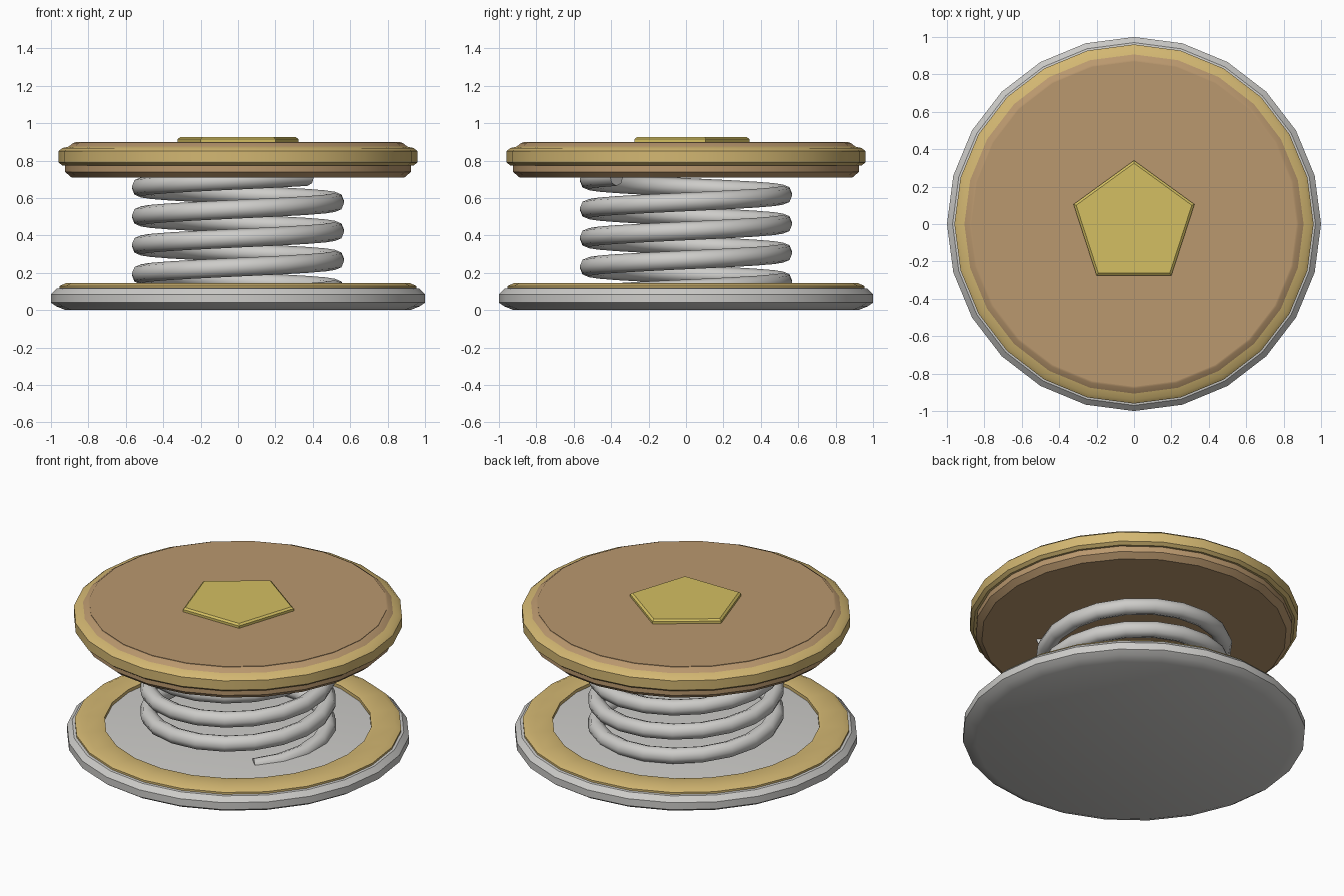
import bpy
import bmesh
from math import sin, cos, pi, radians

cube = bpy.data.objects.get("Cube")
if cube:
    bpy.data.objects.remove(cube, do_unlink=True)

SIDES = 24


def material(name, rgb):
    # sRGB values 0-255 turned into linear colour
    lin = [((c / 255 + 0.055) / 1.055) ** 2.4 for c in rgb] + [1.0]
    mat = bpy.data.materials.new(name)
    mat.use_nodes = True
    mat.diffuse_color = lin
    mat.node_tree.nodes["Principled BSDF"].inputs["Base Color"].default_value = lin
    return mat


steel = material("steel grey", (205, 204, 201))
gold = material("pale gold", (211, 183, 114))
brown = material("tan brown", (186, 152, 110))
yellow = material("mustard yellow", (211, 191, 98))


def finish(name, bm, mat, angle=35):
    bmesh.ops.recalc_face_normals(bm, faces=bm.faces[:])
    mesh = bpy.data.meshes.new(name)
    bm.to_mesh(mesh)
    bm.free()
    mesh.materials.append(mat)
    obj = bpy.data.objects.new(name, mesh)
    bpy.context.collection.objects.link(obj)
    bpy.ops.object.select_all(action='DESELECT')
    obj.select_set(True)
    bpy.context.view_layer.objects.active = obj
    bpy.ops.object.shade_smooth_by_angle(angle=radians(angle))
    return obj


def bridge(bm, a, b):
    n = len(a)
    for i in range(n):
        bm.faces.new((a[i], a[(i + 1) % n], b[(i + 1) % n], b[i]))


def turned(name, profile, mat, sides=SIDES, start=0.0, closed=False):
    """Revolve (radius, height) points; cap the ends or close into a ring."""
    bm = bmesh.new()
    loops = []
    for r, z in profile:
        turn = [start + 2 * pi * i / sides for i in range(sides)]
        loops.append([bm.verts.new((r * cos(t), r * sin(t), z)) for t in turn])
    for a, b in zip(loops, loops[1:]):
        bridge(bm, a, b)
    if closed:
        bridge(bm, loops[-1], loops[0])
    else:
        bm.faces.new(loops[0])
        bm.faces.new(loops[-1])
    return finish(name, bm, mat)


def coil(name, radius, tube, z0, pitch, turns, start, mat, steps=20, sides=8):
    """Sweep a round wire along a rising helix."""
    bm = bmesh.new()
    loops = []
    for i in range(steps * turns + 1):
        t = start + 2 * pi * i / steps
        z = z0 + pitch * i / steps
        ring = []
        for k in range(sides):
            p = 2 * pi * k / sides
            r = radius + tube * cos(p)
            ring.append(bm.verts.new((r * cos(t), r * sin(t), z + tube * sin(p))))
        loops.append(ring)
    for a, b in zip(loops, loops[1:]):
        bridge(bm, a, b)
    bm.faces.new(loops[0])
    bm.faces.new(loops[-1])
    return finish(name, bm, mat, 50)


# Base plate with its inlaid ring
turned("base_plate", [(0.92, 0.0), (0.97, 0.02), (1.0, 0.04), (1.0, 0.085),
                      (0.97, 0.115), (0.94, 0.12)], steel)
turned("base_ring", [(0.78, 0.10), (0.78, 0.14), (0.80, 0.145), (0.92, 0.145),
                     (0.955, 0.13), (0.955, 0.10)], gold, closed=True)

# Spring between the two plates
coil("spring", 0.525, 0.05, 0.095, 0.155, 4, radians(-45), steel)

# Top pad with its rim
turned("top_pad", [(0.89, 0.71), (0.925, 0.74), (0.925, 0.86),
                   (0.88, 0.895), (0.87, 0.897)], brown)
turned("top_rim", [(0.87, 0.78), (0.94, 0.775), (0.96, 0.79), (0.96, 0.85),
                   (0.94, 0.867), (0.88, 0.88)], gold, closed=True)
turned("top_face", [(0.87, 0.86), (0.87, 0.90)], brown)

# Five-sided plate at the centre of the pad
turned("centre_plate", [(0.34, 0.89), (0.34, 0.915), (0.325, 0.925)],
       yellow, sides=5, start=pi / 2)
